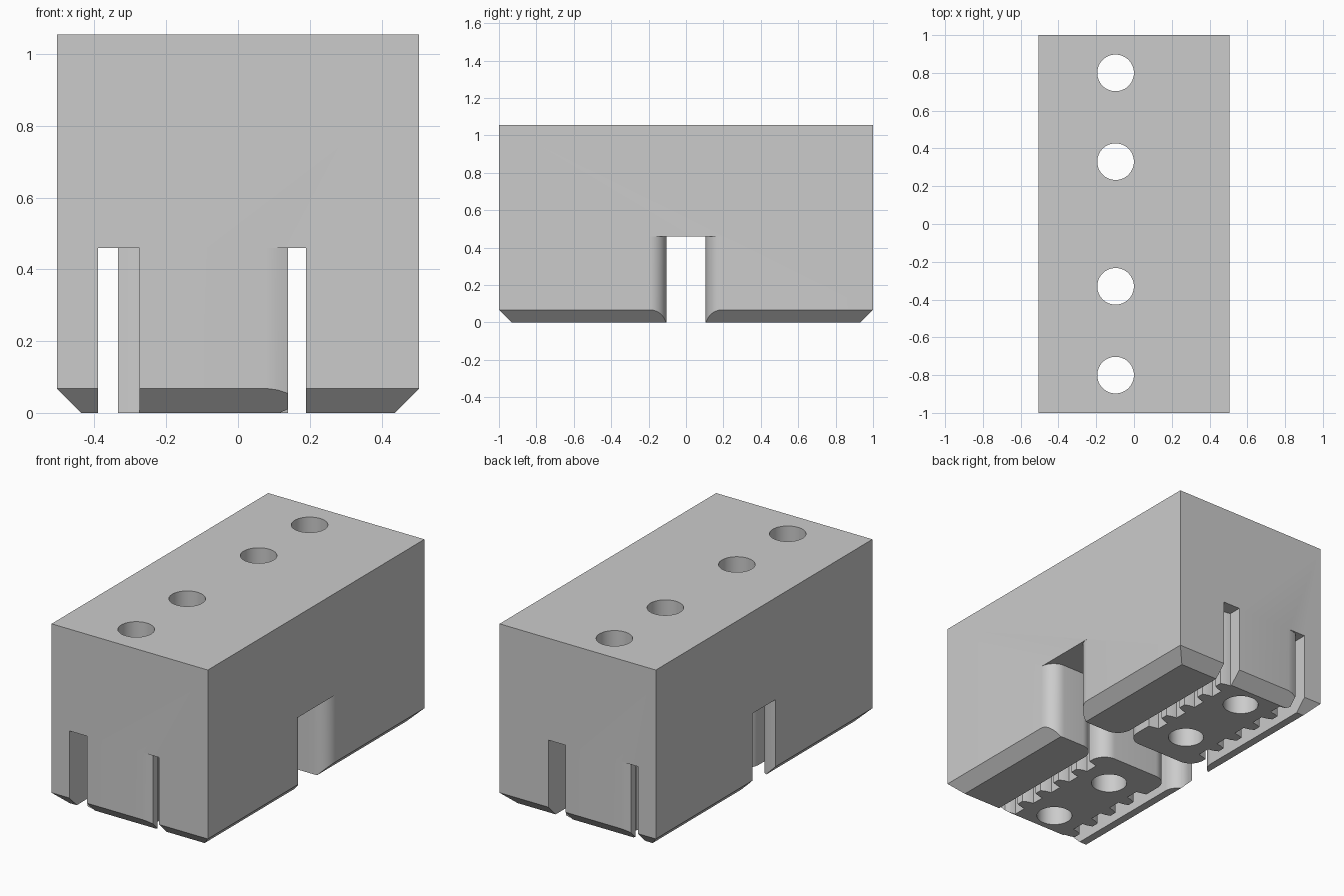
import bpy, bmesh, math

cube = bpy.data.objects.get("Cube")
if cube:
    bpy.data.objects.remove(cube, do_unlink=True)

HALF_X, HALF_Y, HEIGHT = 0.505, 1.0, 1.055
SLOT_TOP, CHAMFER = 0.46, 0.068
GAP, R = 0.105, 0.09            # half width of cross channel, corner radius
CX, TIP, ROOT = -0.0975, 0.2375, 0.1775
PITCH = 2 / 13                  # tooth spacing
FAR = 1.2                       # overshoot of the cutters


def prisms(name, outlines, z0, z1):
    """One object holding a straight prism for every plan outline."""
    bm = bmesh.new()
    for pts in outlines:
        face = bm.faces.new([bm.verts.new((x, y, z0)) for x, y in pts])
        ext = bmesh.ops.extrude_face_region(bm, geom=[face])["geom"]
        top = [g for g in ext if isinstance(g, bmesh.types.BMVert)]
        bmesh.ops.translate(bm, verts=top, vec=(0, 0, z1 - z0))
    bmesh.ops.recalc_face_normals(bm, faces=bm.faces)
    mesh = bpy.data.meshes.new(name)
    bm.to_mesh(mesh)
    bm.free()
    obj = bpy.data.objects.new(name, mesh)
    bpy.context.collection.objects.link(obj)
    return obj


def activate(obj):
    bpy.ops.object.select_all(action='DESELECT')
    obj.select_set(True)
    bpy.context.view_layer.objects.active = obj


def cut(target, tool):
    mod = target.modifiers.new("cut", 'BOOLEAN')
    mod.operation, mod.solver, mod.object = 'DIFFERENCE', 'EXACT', tool
    activate(target)
    bpy.ops.object.modifier_apply(modifier=mod.name)
    bpy.data.objects.remove(tool, do_unlink=True)


def arc(cx, cy, r, start, end, n=12):
    return [(cx + r * math.cos(math.radians(start + (end - start) * i / n)),
             cy + r * math.sin(math.radians(start + (end - start) * i / n)))
            for i in range(n + 1)]


def rect(x, y):
    return [(-x, -y), (x, -y), (x, y), (-x, y)]


def tooth(low, high):
    """Rounded tooth, listed upward, on the right flank."""
    mid = (TIP + ROOT) / 2
    return [(ROOT, low), (mid, low + 0.006), (TIP, low + 0.02),
            (TIP, high - 0.014), (mid, high - 0.004), (ROOT, high)]


def flip_x(pts):
    return [(-x, y) for x, y in reversed(pts)]


# Toothed centre foot, back half
half = PITCH / 2
foot = arc(-TIP + R, GAP + R, R, 180, 270) + arc(TIP - R, GAP + R, R, 270, 360)
end = 1 - 9 * half
foot += [(TIP, end - 0.014), (ROOT, end)]
for j in range(3, -1, -1):
    high = 1 - half - PITCH * j
    foot += tooth(high - half, high)
foot += [(ROOT, FAR), (-ROOT, FAR)]
for j in range(5):
    high = 1 - PITCH * j
    foot += flip_x(tooth(high - half, high))
end = 1 - 10 * half
foot += [(-ROOT, end), (-TIP, end - 0.014)]
centre_back = [(CX + x, y) for x, y in foot]
centre_front = [(CX - x, -y) for x, y in foot]

# Plain side feet, back half, then mirrored to the front
inner_l, inner_r = -0.39, 0.19
wide = (arc(inner_r + R, GAP + R, R, 180, 270)
        + arc(HALF_X - R, GAP + R, R, 270, 360)
        + [(FAR, GAP + R), (FAR, FAR), (inner_r, FAR)])
narrow = ([(-FAR, GAP)] + arc(inner_l - R, GAP + R, R, 270, 360)
          + [(inner_l, FAR), (-FAR, FAR)])
sides = [wide, narrow]
sides += [[(x, -y) for x, y in reversed(p)] for p in sides]

# Space between the feet
channels = prisms("channel_cutter", [rect(1.1, 1.1)], -0.1, SLOT_TOP)
cut(channels, prisms("foot_shapes", [centre_back, centre_front] + sides, -0.3, SLOT_TOP + 0.2))

# Block with chamfered lower rim
body = prisms("clamp_block", [rect(HALF_X, HALF_Y)], 0, HEIGHT)
bm = bmesh.new()
bm.from_mesh(body.data)
rim = [e for e in bm.edges if all(v.co.z < 0.01 for v in e.verts)]
bmesh.ops.bevel(bm, geom=rim, offset=CHAMFER, segments=1, affect='EDGES')
bm.to_mesh(body.data)
bm.free()
cut(body, channels)

# Four vertical bolt holes
holes = [arc(CX, y, 0.097, 0, 352.5, 47) for y in (-0.8, -0.33, 0.33, 0.8)]
cut(body, prisms("hole_cutter", holes, -0.2, HEIGHT + 0.2))

# Grey finish
grey = bpy.data.materials.new("light_grey")
grey.use_nodes = True
colour = (0.6, 0.6, 0.6, 1)
grey.diffuse_color = colour
grey.node_tree.nodes["Principled BSDF"].inputs["Base Color"].default_value = colour
body.data.materials.clear()
body.data.materials.append(grey)
for p in body.data.polygons:
    p.material_index = 0
activate(body)
bpy.ops.object.shade_smooth_by_angle(angle=math.radians(30))
